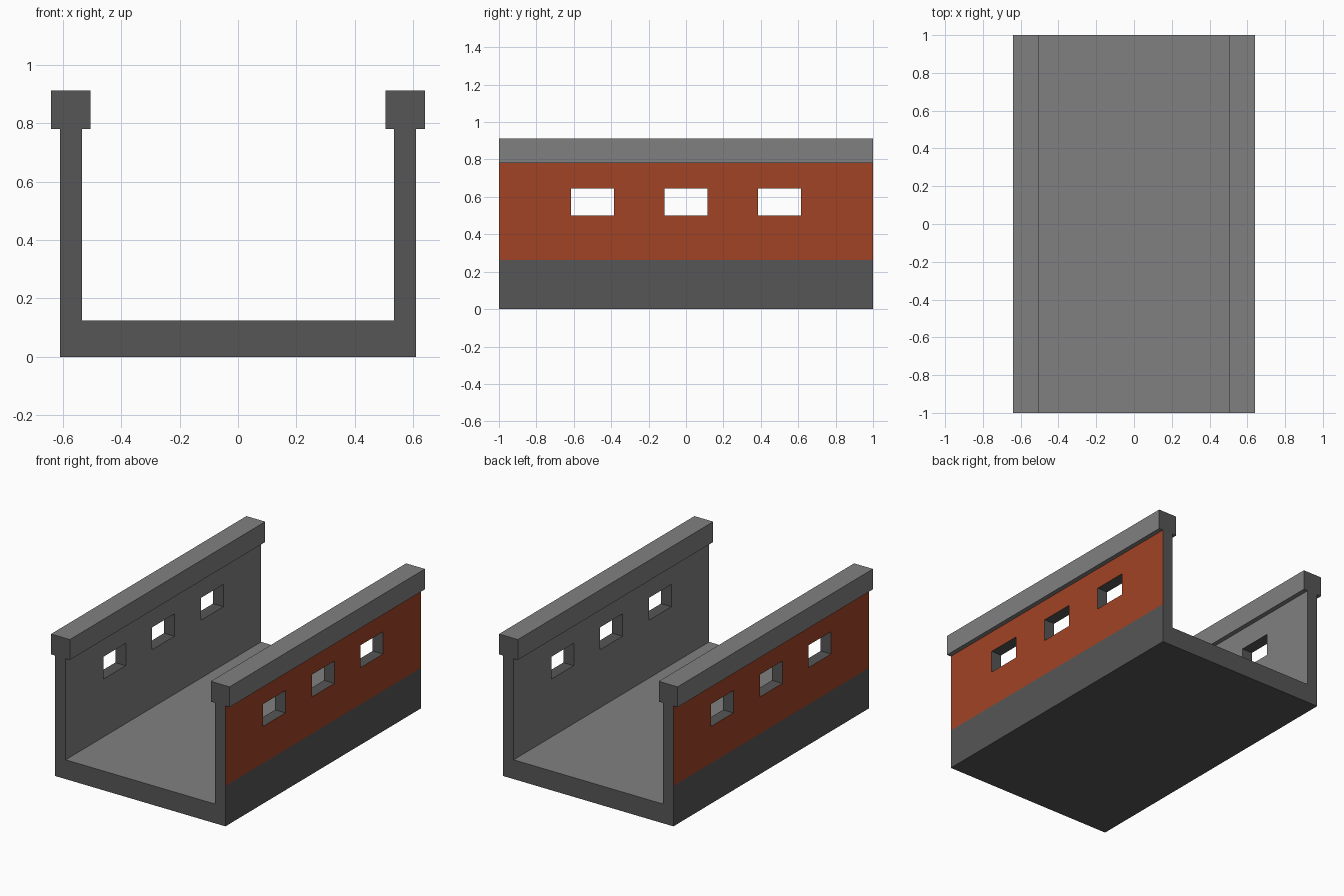
import bpy, bmesh

if "Cube" in bpy.data.objects:
    bpy.data.objects.remove(bpy.data.objects["Cube"])

OUT, INN = 0.61, 0.535          # outer and inner wall faces
FLOOR, BAND, WALL, TOP = 0.125, 0.262, 0.78, 0.912


def material(name, rgb):
    m = bpy.data.materials.new(name)
    m.diffuse_color = (*rgb, 1)
    m.use_nodes = True
    m.node_tree.nodes["Principled BSDF"].inputs["Base Color"].default_value = m.diffuse_color
    return m


MATS = [material("dark grey", (0.093, 0.093, 0.093)),
        material("mid grey", (0.216, 0.216, 0.216)),
        material("rust orange", (0.356, 0.056, 0.0185))]


def extrude_profile(name, profile):
    """Extrude an x-z profile along y from -1 to 1."""
    bm = bmesh.new()
    face = bm.faces.new([bm.verts.new((x, -1, z)) for x, z in profile])
    ext = bmesh.ops.extrude_face_region(bm, geom=[face], use_keep_orig=True)
    verts = [g for g in ext["geom"] if isinstance(g, bmesh.types.BMVert)]
    bmesh.ops.translate(bm, verts=verts, vec=(0, 2, 0))
    bmesh.ops.recalc_face_normals(bm, faces=bm.faces)
    mesh = bpy.data.meshes.new(name)
    bm.to_mesh(mesh)
    bm.free()
    obj = bpy.data.objects.new(name, mesh)
    bpy.context.collection.objects.link(obj)
    for m in MATS:
        mesh.materials.append(m)
    return obj


# U-shaped channel: floor and two side walls, split at the colour band
half = [(OUT, 0), (OUT, BAND), (OUT, WALL), (INN, WALL), (INN, FLOOR)]
channel = extrude_profile("channel", half + [(-x, z) for x, z in reversed(half)])

# Window openings through both walls
for y in (-0.5, 0, 0.5):
    bpy.ops.mesh.primitive_cube_add(size=1, location=(0, y, 0.5725))
    cutter = bpy.context.object
    cutter.name = "window_cutter"
    cutter.scale = (2, 0.23, 0.145)
    cutter.hide_render = True
    mod = channel.modifiers.new("window", 'BOOLEAN')
    mod.operation, mod.solver, mod.object = 'DIFFERENCE', 'EXACT', cutter
    bpy.context.view_layer.objects.active = channel
    bpy.ops.object.modifier_apply(modifier=mod.name)
    bpy.data.objects.remove(cutter)

# Orange outer panels, mid grey inside, dark elsewhere
for p in channel.data.polygons:
    n, c = p.normal, p.center
    p.material_index = 0
    if abs(n.x) > 0.9:
        if abs(c.x) < 0.57:
            p.material_index = 1
        elif c.z > BAND:
            p.material_index = 2
    elif n.z > 0.9 and c.z < 0.2:
        p.material_index = 1

# Rails along the wall tops, with dark ends
for side, s in (("left", -1), ("right", 1)):
    rail = extrude_profile(side + "_rail", [(s * 0.505, WALL), (s * 0.64, WALL),
                                            (s * 0.64, TOP), (s * 0.505, TOP)])
    for p in rail.data.polygons:
        p.material_index = 0 if abs(p.normal.y) > 0.9 else 1
